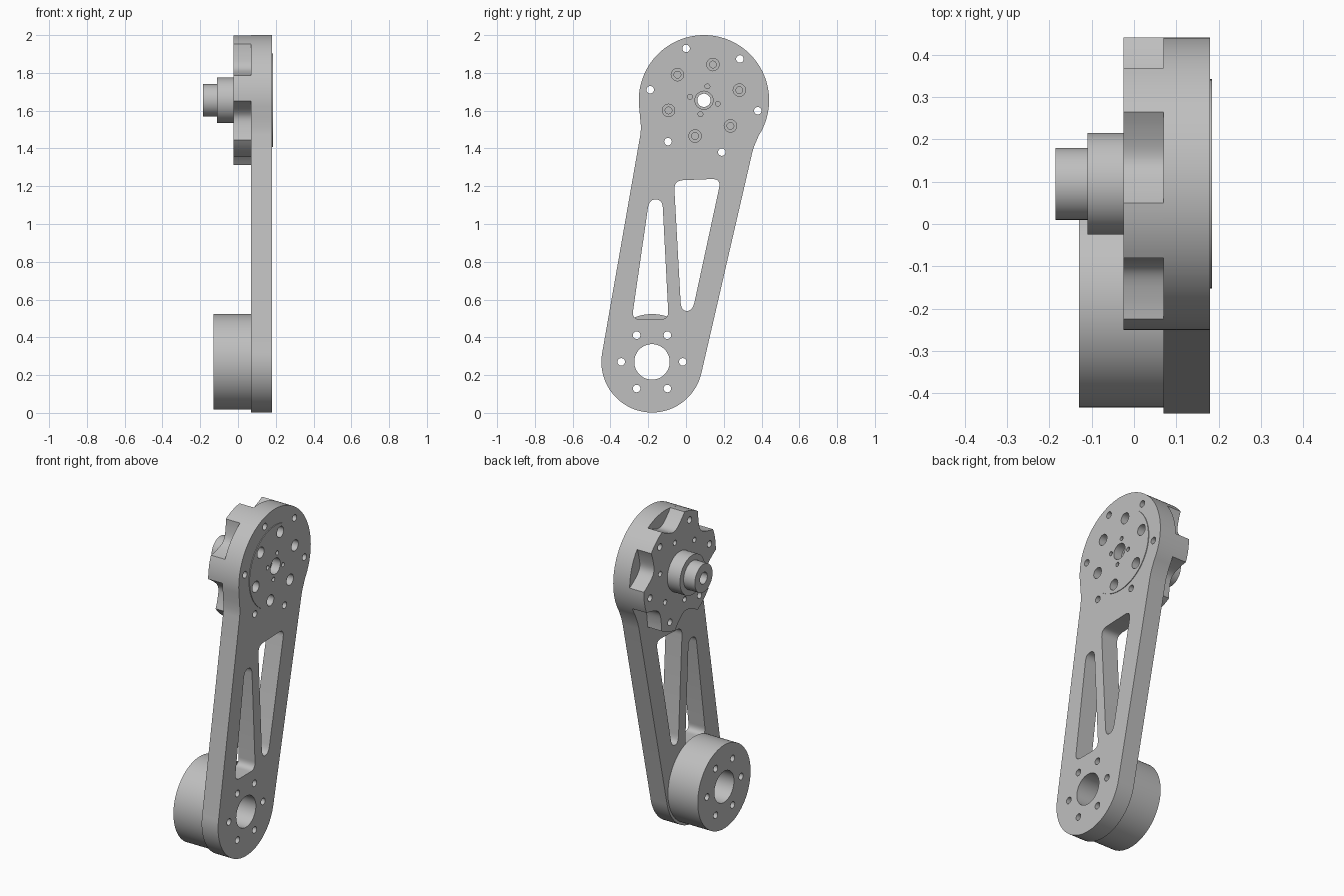
import bpy, bmesh
from math import sin, cos, radians, pi
from mathutils import Vector

if "Cube" in bpy.data.objects:
    bpy.data.objects.remove(bpy.data.objects["Cube"], do_unlink=True)

steel = bpy.data.materials.new("satin grey metal")
steel.use_nodes = True
GREY = (0.52, 0.52, 0.52, 1)
steel.diffuse_color = GREY
steel.node_tree.nodes["Principled BSDF"].inputs["Base Color"].default_value = GREY

HEAD = Vector((0.095, 1.655))   # upper pivot (y, z)
FOOT = Vector((-0.18, 0.27))    # lower pivot (y, z)


def polar(c, r, deg):
    return Vector((c[0] + r * cos(radians(deg)), c[1] + r * sin(radians(deg))))


def arc(c, r, a, b, n=48):
    return [polar(c, r, a + (b - a) * i / n) for i in range(n + 1)]


def circle(c, r, n=32):
    return arc(c, r, 0, 360, n)[:-1]


def hole_ring(c, ring, r, count, start, n=20):
    return [circle(polar(c, ring, start + 360 * k / count), r, n) for k in range(count)]


def rounded(corners, radius, n=8):
    """Polygon with each corner replaced by a tangent curve."""
    pts = []
    for i, p in enumerate(corners):
        p = Vector(p)
        ends = []
        for q in (corners[i - 1], corners[(i + 1) % len(corners)]):
            d = Vector(q) - p
            ends.append(p + d.normalized() * min(radius, d.length * 0.49))
        for k in range(n + 1):
            t = k / n
            pts.append(ends[0] * (1 - t) ** 2 + p * 2 * t * (1 - t) + ends[1] * t * t)
    return pts


def slab(name, x0, x1, outline, holes=()):
    """Extrude a (y, z) outline with holes from x0 to x1."""
    cu = bpy.data.curves.new(name, "CURVE")
    cu.dimensions = "2D"
    cu.fill_mode = "BOTH"
    cu.extrude = (x1 - x0) / 2
    for loop in [outline, *holes]:
        sp = cu.splines.new("POLY")
        sp.points.add(len(loop) - 1)
        for pt, v in zip(sp.points, loop):
            pt.co = (v[0], v[1], 0, 1)
        sp.use_cyclic_u = True
    tmp = bpy.data.objects.new(name + " helper", cu)
    bpy.context.collection.objects.link(tmp)
    dg = bpy.context.evaluated_depsgraph_get()
    me = bpy.data.meshes.new_from_object(tmp.evaluated_get(dg))
    bpy.data.objects.remove(tmp, do_unlink=True)
    bpy.data.curves.remove(cu)
    for v in me.vertices:
        y, z, x = v.co
        v.co = (x + (x0 + x1) / 2, y, z)
    bm = bmesh.new()
    bm.from_mesh(me)
    bmesh.ops.remove_doubles(bm, verts=bm.verts, dist=1e-5)
    bmesh.ops.recalc_face_normals(bm, faces=bm.faces)
    bm.to_mesh(me)
    bm.free()
    me.materials.clear()
    me.materials.append(steel)
    ob = bpy.data.objects.new(name, me)
    bpy.context.collection.objects.link(ob)
    bpy.ops.object.select_all(action="DESELECT")
    ob.select_set(True)
    bpy.context.view_layer.objects.active = ob
    bpy.ops.object.shade_smooth_by_angle(angle=radians(30))
    return ob


# Shared holes
bore = circle(HEAD, 0.035)
rim_holes = hole_ring(HEAD, 0.29, 0.02, 6, -11)
counterbores = hole_ring(HEAD, 0.195, 0.033, 6, 16)
screw_holes = hole_ring(HEAD, 0.195, 0.018, 6, 16)
pin_holes = hole_ring(HEAD, 0.076, 0.013, 4, -14, 14)
foot_holes = [circle(FOOT, 0.094, 48)] + hole_ring(FOOT, 0.163, 0.02, 6, 0)

# Arm plate, in two layers so the counterbores step down
outline = arc(HEAD, 0.345, -33, 188, 80)
outline += [(-0.243, 1.56), (-0.238, 1.51), (-0.242, 1.47)]
outline += arc(FOOT, 0.268, 170, 347, 64)
outline += [(0.35, 1.375), (0.36, 1.41)]
slots = [
    rounded([(-0.195, 1.13), (-0.125, 1.13), (-0.092, 0.495), (-0.287, 0.495)], 0.045),
    rounded([(-0.064, 1.23), (0.186, 1.24), (0.035, 0.54), (-0.026, 0.54)], 0.05),
]
through = rim_holes + slots + foot_holes
slab("arm_plate_outer", 0.13, 0.18, outline,
     through + counterbores + pin_holes + [circle(HEAD, 0.048)])
slab("arm_plate_inner", 0.07, 0.13, outline, through + screw_holes + [bore])

# Thin cover disc on the head
slab("cover_disc", 0.18, 0.184, circle(HEAD, 0.247, 72),
     counterbores + pin_holes + [circle(HEAD, 0.048)])

# Six-lobed flange
lobes = []
for k in range(6):
    mid = -11 + 60 * k
    lobes += arc(HEAD, 0.345, mid - 11.5, mid + 11.5, 8)
    for i in range(1, 16):
        t = i / 16
        r = 0.345 - 0.08 * sin(pi * t) ** 0.8
        lobes.append(polar(HEAD, r, mid + 11.5 + 37 * t))
slab("flange_inner", 0.03, 0.07, lobes, rim_holes + [bore])
slab("flange_outer", -0.025, 0.03, lobes,
     rim_holes + hole_ring(HEAD, 0.195, 0.016, 6, 16) + [bore])

# Stepped shaft
slab("shaft_collar", -0.11, -0.025, circle(HEAD, 0.12, 64), [bore])
slab("shaft_tip", -0.185, -0.11, circle(HEAD, 0.085, 64), [bore])

# Lower hub
slab("lower_hub", -0.13, 0.07, circle(FOOT, 0.253, 80), foot_holes)
